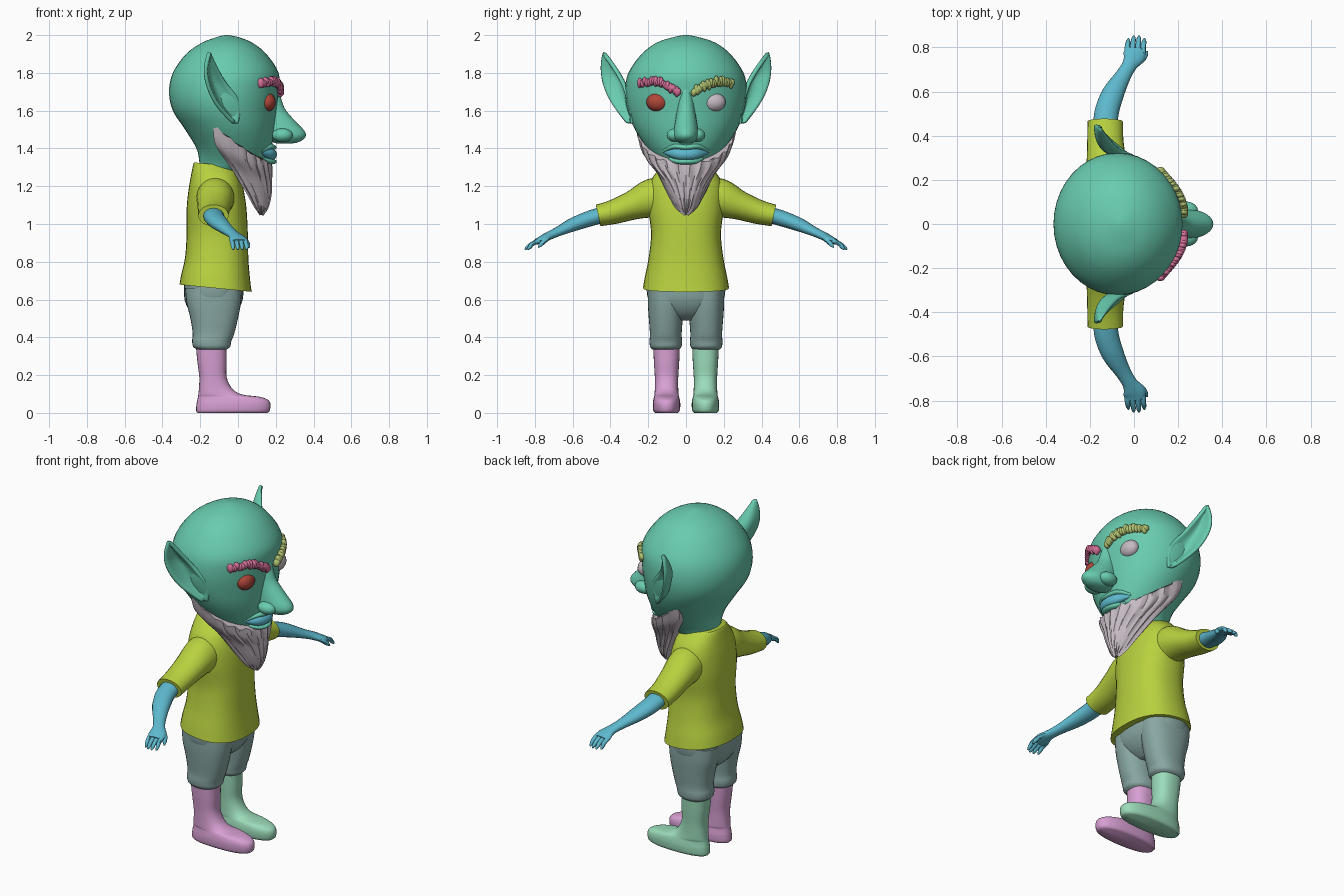
import bpy, bmesh, math, random
from mathutils import Vector

random.seed(4)
old = bpy.data.objects.get("Cube")
if old:
    bpy.data.objects.remove(old, do_unlink=True)


def material(name, rgb):
    m = bpy.data.materials.new(name)
    m.use_nodes = True
    m.diffuse_color = (*rgb, 1)
    m.node_tree.nodes["Principled BSDF"].inputs["Base Color"].default_value = (*rgb, 1)
    return m


SKIN = material("teal skin", (.14, .60, .43))
SHIRT = material("lime cloth", (.48, .64, .05))
ARM = material("blue skin", (.11, .48, .61))
PANTS = material("grey cloth", (.25, .39, .37))
PINK = material("pink rubber", (.68, .35, .65))
MINT = material("mint rubber", (.33, .71, .49))
RED = material("red eye", (.42, .06, .04))
PALE = material("pale hair", (.56, .49, .54))
OLIVE = material("olive brow", (.43, .53, .16))
ROSE = material("rose brow", (.66, .16, .32))
parts = []


def finish(name, bm, mat):
    bmesh.ops.recalc_face_normals(bm, faces=bm.faces)
    me = bpy.data.meshes.new(name)
    bm.to_mesh(me)
    bm.free()
    me.materials.append(mat)
    ob = bpy.data.objects.new(name, me)
    bpy.context.collection.objects.link(ob)
    parts.append(ob)
    return ob


def smooth_keys(keys, steps):
    """Catmull-Rom interpolation of equal-length tuples."""
    out = []
    for i in range(len(keys) - 1):
        four = [keys[max(i - 1, 0)], keys[i], keys[i + 1], keys[min(i + 2, len(keys) - 1)]]
        for k in range(steps):
            t = k / steps
            out.append([.5 * (2*b + (c - a)*t + (2*a - 5*b + 4*c - d)*t*t + (3*b - a - 3*c + d)*t**3)
                        for a, b, c, d in zip(*four)])
    return out + [list(keys[-1])]


def skin_rings(name, rings, mat):
    bm = bmesh.new()
    loops = [[bm.verts.new(p) for p in r] for r in rings]
    n = len(loops[0])
    for a, b in zip(loops, loops[1:]):
        for i in range(n):
            bm.faces.new((a[i], a[(i + 1) % n], b[(i + 1) % n], b[i]))
    bm.faces.new(loops[0])
    bm.faces.new(loops[-1])
    return finish(name, bm, mat)


def stack(name, mat, keys, y=0, power=2, n=32, steps=4):
    """Horizontal oval sections: z, back x, front x, half width, tilt."""
    rings = []
    for z, xb, xf, ry, tilt in smooth_keys(keys, steps):
        ring = []
        for i in range(n):
            a = 2 * math.pi * i / n
            c, s = (math.copysign(abs(f(a)) ** (2 / power), f(a)) for f in (math.cos, math.sin))
            dx = c * (xf - xb) / 2
            ring.append((dx + (xb + xf) / 2, y + ry * s, z + tilt * dx))
        rings.append(ring)
    return skin_rings(name, rings, mat)


def tube(name, mat, keys, side=1, n=16, steps=4):
    """Oval sections along a path: x, y, z, horizontal radius, vertical radius."""
    ks = smooth_keys(keys, steps)
    pts = [Vector((k[0], k[1] * side, k[2])) for k in ks]
    rings = []
    for i, p in enumerate(pts):
        t = (pts[min(i + 1, len(pts) - 1)] - pts[max(i - 1, 0)]).normalized()
        u = t.cross(Vector((0, 0, 1))).normalized()
        v = u.cross(t)
        rings.append([p + u * ks[i][3] * math.cos(a) + v * ks[i][4] * math.sin(a)
                      for a in (2 * math.pi * j / n for j in range(n))])
    return skin_rings(name, rings, mat)


def ball(name, mat, loc, size):
    bm = bmesh.new()
    bmesh.ops.create_uvsphere(bm, u_segments=20, v_segments=12, radius=1)
    bmesh.ops.scale(bm, vec=size, verts=bm.verts)
    bmesh.ops.translate(bm, vec=loc, verts=bm.verts)
    return finish(name, bm, mat)


# Head with neck
stack("head", SKIN, [
    (1.22, -.19, .0, .1, 0), (1.28, -.2, .03, .115, 0), (1.33, -.205, .145, .15, 0),
    (1.4, -.22, .175, .205, 0), (1.5, -.28, .195, .27, 0), (1.6, -.345, .205, .31, 0),
    (1.7, -.365, .215, .323, 0), (1.8, -.345, .215, .305, 0), (1.9, -.275, .15, .235, 0),
    (1.96, -.19, .075, .155, 0), (1.99, -.11, .0, .065, 0), (2.0, -.07, -.05, .01, 0)], n=40)

# Nose and nostrils
stack("nose", SKIN, [
    (1.73, .12, .212, .03, 0), (1.66, .12, .23, .042, 0), (1.6, .12, .255, .048, 0),
    (1.53, .12, .318, .06, 0), (1.49, .12, .354, .066, 0), (1.46, .14, .357, .064, 0),
    (1.435, .18, .325, .045, 0), (1.425, .21, .28, .02, 0)], n=24)

# Mouth: blue lips inside a soft skin rim
tube("upper_lip", SKIN, [(.12, -.12, 1.385, .01, .01), (.165, -.06, 1.41, .022, .014),
     (.18, 0, 1.405, .025, .014), (.165, .06, 1.41, .022, .014), (.12, .12, 1.385, .01, .01)])
tube("mouth", ARM, [(.125, -.11, 1.38, .01, .01), (.165, -.055, 1.372, .025, .028),
     (.178, 0, 1.368, .028, .03), (.165, .055, 1.372, .025, .028), (.125, .11, 1.38, .01, .01)])
tube("lower_lip", SKIN, [(.13, -.085, 1.345, .01, .01), (.165, -.045, 1.332, .022, .014),
     (.18, 0, 1.33, .025, .014), (.165, .045, 1.332, .022, .014), (.13, .085, 1.345, .01, .01)])

# Beard: wrapped half-oval sections, high at the sideburns, narrowing to a tip
beard = []
for z, xb, xf, ry, rise in smooth_keys([
        (1.325, -.13, .172, .262, .2), (1.28, -.12, .178, .235, .14), (1.22, -.04, .178, .16, .08),
        (1.15, .04, .174, .1, .02), (1.09, .085, .16, .058, 0), (1.05, .115, .135, .012, 0)], 4):
    ring = []
    for j in range(41):
        a = -math.pi / 2 + math.pi * j / 40
        groove = 1 + .022 * math.sin(j * 2.2 + z * 14)
        ring.append((xb + (xf - xb) * math.cos(a) * groove, ry * math.sin(a) * groove,
                     z + rise * (1 - math.cos(a)) ** 1.3 + .006 * math.sin(j * 1.9)))
    beard.append(ring)
skin_rings("beard", beard, PALE)

# Torso of the shirt
stack("shirt", SHIRT, [
    (.66, -.31, .072, .228, -.1), (.72, -.3, .064, .218, -.08), (.82, -.28, .055, .198, -.03),
    (.95, -.272, .052, .185, 0), (1.08, -.272, .045, .2, 0), (1.18, -.262, .03, .2, 0),
    (1.25, -.25, .01, .175, 0), (1.3, -.238, -.005, .13, -.1), (1.315, -.232, -.01, .115, -.1)],
    power=2.4)

# Seat of the trousers
stack("trouser_seat", PANTS, [
    (.49, -.2, -.06, .06, 0), (.53, -.25, -.01, .14, 0), (.6, -.283, .025, .2, 0),
    (.7, -.285, .03, .21, 0)], power=2.4)

for side, label, boot_mat, eye_mat, brow_mat in (
        (1, "left", MINT, PALE, OLIVE), (-1, "right", PINK, RED, ROSE)):
    # Eye, nostril
    ball(label + "_eye", eye_mat, (.155, .148 * side, 1.645), (.045, .062, .05))
    ball(label + "_nostril", SKIN, (.235, .06 * side, 1.47), (.055, .042, .036))

    # Brow: a band of overlapping tufts
    bm = bmesh.new()
    path = smooth_keys([(.225, .04, 1.7), (.222, .09, 1.727), (.19, .16, 1.752), (.12, .245, 1.748)], 8)
    for x, y, z in path:
        made = bmesh.ops.create_icosphere(bm, subdivisions=2, radius=1)["verts"]
        bmesh.ops.scale(bm, vec=(.02, .014, random.uniform(.018, .03)), verts=made)
        bmesh.ops.translate(bm, vec=(x, y * side, z + random.uniform(-.006, .006)), verts=made)
    finish(label + "_brow", bm, brow_mat)

    # Ear: cupped leaf between a front edge and a back edge
    front = [(0, .285, 1.53), (.015, .29, 1.6), (0, .31, 1.67), (-.06, .335, 1.745),
             (-.11, .385, 1.83), (-.148, .437, 1.905)]
    back = [(-.02, .315, 1.535), (-.11, .39, 1.63), (-.155, .435, 1.72), (-.172, .452, 1.8),
            (-.165, .45, 1.865), (-.152, .44, 1.91)]
    bm = bmesh.new()
    rows = []
    for f, b in zip(smooth_keys(front, 3), smooth_keys(back, 3)):
        f, b = Vector(f), Vector(b)
        depth = (b - f).length * .3
        row = []
        for k in range(9):
            t = k / 8
            p = f.lerp(b, t) - Vector((.6, .8, 0)) * depth * math.sin(math.pi * t)
            row.append(bm.verts.new((p.x, p.y * side, p.z)))
        rows.append(row)
    for a, b in zip(rows, rows[1:]):
        for k in range(8):
            bm.faces.new((a[k], a[k + 1], b[k + 1], b[k]))
    ear = finish(label + "_ear", bm, SKIN)
    mod = ear.modifiers.new("thickness", "SOLIDIFY")
    mod.thickness, mod.offset = .022, 0
    sub = ear.modifiers.new("rounding", "SUBSURF")
    sub.levels = sub.render_levels = 1

    # Sleeve, arm and hand
    tube(label + "_sleeve", SHIRT, [
        (-.12, .08, 1.14, .1, .11), (-.12, .18, 1.135, .1, .105), (-.125, .28, 1.1, .09, .078),
        (-.13, .38, 1.065, .082, .065), (-.13, .465, 1.045, .08, .058)], side, 24)
    tube(label + "_arm", ARM, [
        (-.13, .4, 1.06, .055, .042), (-.125, .5, 1.032, .055, .042), (-.095, .59, 1.0, .05, .037),
        (-.05, .67, .963, .036, .026), (-.02, .72, .94, .034, .022), (0, .76, .92, .05, .02),
        (.005, .795, .905, .045, .015)], side)
    for k in range(4):
        x = -.032 + k * .024
        tip = .84 + .012 * (k in (1, 2))
        tube(f"{label}_finger_{k + 1}", ARM, [
            (x, .775, .912, .013, .013), (x + .003, .81, .897, .012, .012),
            (x + .006, tip - .012, .876, .01, .01), (x + .007, tip, .864, .004, .004)], side, 8, 3)
    tube(label + "_thumb", ARM, [
        (.0, .725, .935, .018, .016), (.035, .745, .915, .015, .014), (.052, .768, .892, .012, .012),
        (.06, .782, .876, .004, .004)], side, 8, 3)

    # Trouser leg gathered at the cuff
    stack(label + "_trouser_leg", PANTS, [
        (.335, -.215, -.06, .07, 0), (.35, -.237, -.042, .083, 0), (.38, -.243, -.035, .086, 0),
        (.42, -.24, -.02, .084, 0), (.5, -.252, .0, .09, 0), (.58, -.272, .015, .095, 0),
        (.66, -.28, .02, .095, 0)], y=.107 * side, power=2.3)

    # Boot with a rounded toe
    stack(label + "_boot", boot_mat, [
        (.0, -.215, .155, .06, 0), (.012, -.222, .168, .07, 0), (.045, -.22, .172, .073, 0),
        (.07, -.215, .158, .07, 0), (.086, -.212, .11, .066, 0), (.098, -.21, .02, .064, 0),
        (.13, -.207, -.032, .062, 0), (.19, -.205, -.06, .062, 0), (.27, -.215, -.06, .067, 0),
        (.345, -.222, -.06, .07, 0)], y=.103 * side, power=2.4)

# Smooth shading with sharp edges kept
bpy.ops.object.select_all(action="DESELECT")
for ob in parts:
    ob.select_set(True)
bpy.context.view_layer.objects.active = parts[0]
bpy.ops.object.shade_smooth_by_angle(angle=math.radians(45))
